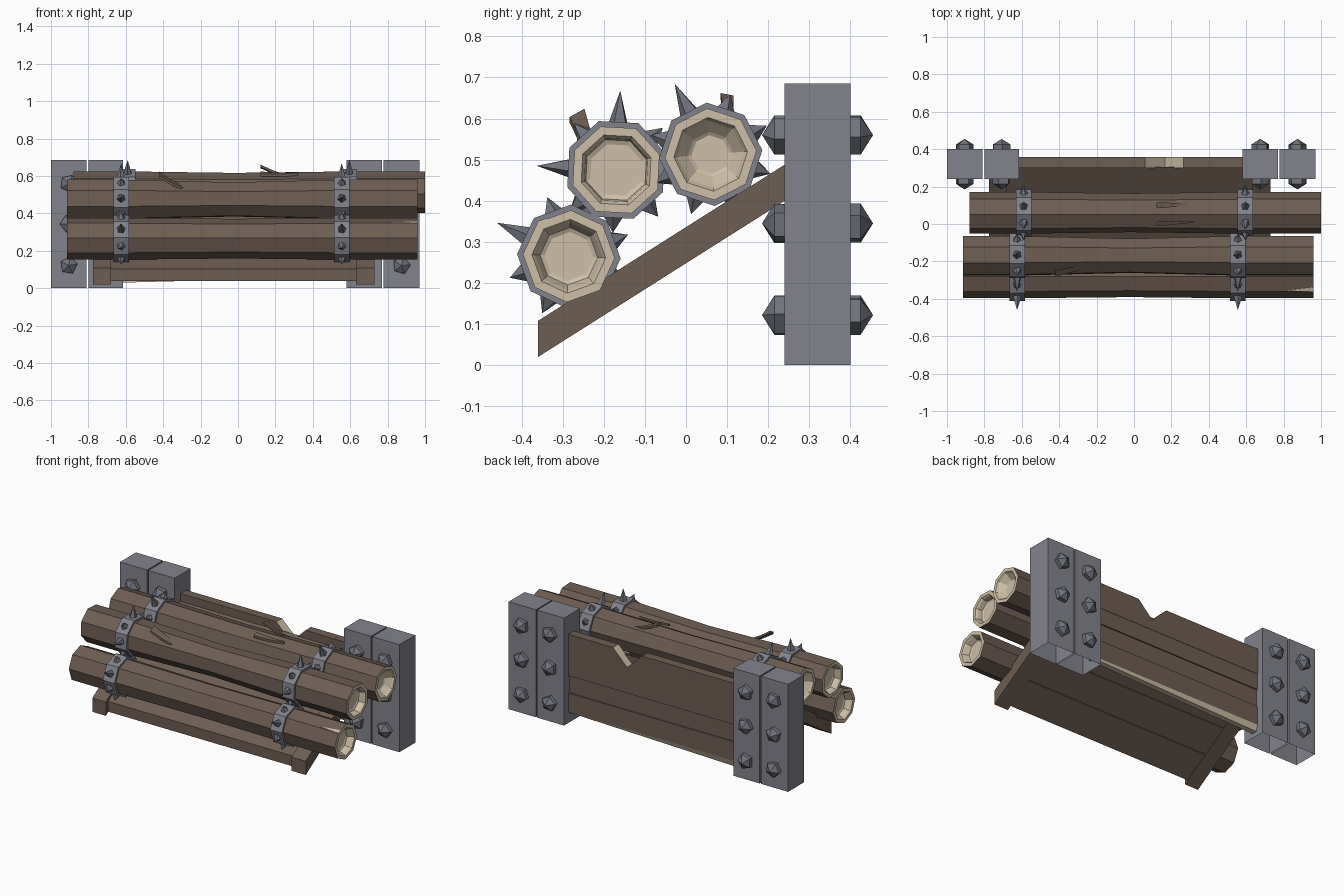
import bpy, bmesh, math
from mathutils import Vector

if "Cube" in bpy.data.objects:
    bpy.data.objects.remove(bpy.data.objects["Cube"])


def material(name, rgb):
    m = bpy.data.materials.new(name)
    m.diffuse_color = (*rgb, 1)
    m.use_nodes = True
    m.node_tree.nodes["Principled BSDF"].inputs["Base Color"].default_value = m.diffuse_color
    return m


BARK = material("brown_wood", (0.155, 0.110, 0.085))
CUT = material("pale_cut_wood", (0.62, 0.52, 0.38))
IRON = material("grey_iron", (0.225, 0.225, 0.265))
SPIKE = material("dark_iron", (0.165, 0.172, 0.205))


def finish(bm, name, mats):
    bmesh.ops.recalc_face_normals(bm, faces=bm.faces[:])
    me = bpy.data.meshes.new(name)
    bm.to_mesh(me)
    bm.free()
    for m in mats:
        me.materials.append(m)
    ob = bpy.data.objects.new(name, me)
    bpy.context.collection.objects.link(ob)
    return ob


def loft(bm, rings, cap_start=True, cap_end=True, mats=None):
    """Join rings of points with quads; mats gives a material per span."""
    vs = [[bm.verts.new(p) for p in r] for r in rings]
    n = len(rings[0])
    for i in range(len(vs) - 1):
        for j in range(n):
            k = (j + 1) % n
            f = bm.faces.new((vs[i][j], vs[i][k], vs[i + 1][k], vs[i + 1][j]))
            f.material_index = mats[i] if mats else 0
    if cap_start:
        bm.faces.new(vs[0]).material_index = mats[0] if mats else 0
    if cap_end:
        bm.faces.new(vs[-1]).material_index = mats[-1] if mats else 0


def cone(bm, base, axis, r, straight, height, sides, turn=0.0):
    """Pyramid along axis, with an optional straight collar below the tip."""
    axis = Vector(axis).normalized()
    u = axis.orthogonal().normalized()
    w = axis.cross(u)
    base = Vector(base)

    def ring(h):
        return [bm.verts.new(base + axis * h + r * (u * math.cos(turn + t) + w * math.sin(turn + t)))
                for t in (2 * math.pi * i / sides for i in range(sides))]
    low = ring(0)
    if straight:
        top = ring(straight)
        for i in range(sides):
            k = (i + 1) % sides
            bm.faces.new((low[i], low[k], top[k], top[i]))
        low = top
    tip = bm.verts.new(base + axis * height)
    for i in range(sides):
        bm.faces.new((low[i], low[(i + 1) % sides], tip))


def prism_x(name, profile, x0, x1, mat):
    """Extrude a (y, z) profile along x."""
    bm = bmesh.new()
    loft(bm, [[(x, y, z) for y, z in profile] for x in (x0, x1)])
    return finish(bm, name, [mat])


# Iron posts, open underneath, with studs front and back
studs = bmesh.new()
for n, (x0, x1) in enumerate([(-1.0, -.81), (-.80, -.615), (.58, .77), (.778, .97)]):
    bm = bmesh.new()
    loft(bm, [[(x0, .24, z), (x1, .24, z), (x1, .40, z), (x0, .40, z)] for z in (0, .685)],
         cap_start=False)
    finish(bm, f"post_{n + 1}", [IRON])
    for i, z in enumerate((.122, .345, .56)):
        for y, s in ((.24, -1), (.40, 1)):
            cone(studs, ((x0 + x1) / 2, y, z), (0, s, 0), .048, .025, .055, 5, i * .5 + n * .8)
finish(studs, "post_studs", [SPIKE])


# Sloping side rails and the ramp boards between them
def slope(y):
    return .02 + (y + .36) * .633


def sloped(y0, y1, low, high):
    return [(y0, slope(y0) + low), (y1, slope(y1) + low), (y1, slope(y1) + high), (y0, slope(y0) + high)]


for name, x0, x1 in (("left_rail", -.775, -.68), ("right_rail", .63, .73)):
    prism_x(name, sloped(-.36, .24, 0, .088), x0, x1, BARK)
edges = (-.338, -.18, -.02, .14, .31)
for n in range(4):
    prism_x(f"ramp_board_{n + 1}", sloped(edges[n], edges[n + 1] - .004, .004, .07 + .006 * (n % 2)),
            -.685, .635, BARK)

# Upright back boards
levels = (.07, .19, .30, .40)
for n in range(3):
    out = .355 - .008 * (n % 2)
    prism_x(f"back_board_{n + 1}",
            [(.30, levels[n]), (out, levels[n]), (out, levels[n + 1]), (.30, levels[n + 1])], -.62, .585, BARK)

# Top back board with a broken V notch
outline = [(-.62, .40), (.585, .40), (.585, .565), (.265, .565), (.165, .465), (.06, .565), (-.62, .565)]
bm = bmesh.new()
loft(bm, [[(x, y, z) for x, z in outline] for y in (.30, .357)],)
bm.normal_update()
for f in bm.faces:
    c = f.calc_center_median()
    if len(f.verts) == 4 and .06 < c.x < .26 and c.z > .5:
        f.material_index = 1
finish(bm, "notched_back_board", [BARK, CUT])

# Split pale edge along the foot of the back boards
bm = bmesh.new()
loft(bm, [[(x, .31, .07), (x, .355, .07), (x, .345, .07 - h), (x, .31, .07 - h)]
          for x, h in ((.585, .008), (-.62, .04))])
finish(bm, "split_lower_edge", [CUT])


# Logs with hollowed ends, iron bands and spikes
def octagon(x, cy, cz, r, deg):
    """Octagon whose face normals lie at deg + 45k (in the y-z plane)."""
    return [(x, cy + r * math.cos(a), cz + r * math.sin(a))
            for a in (math.radians(deg + 22.5 + 45 * i) for i in range(8))]


LOGS = [  # name, y, z, turn, x ends, band centres, long spikes, hollow radius, waist
    ("lower_log", -.285, .265, 155, (-.915, .96), (-.625, .555), (0,), .070, .106),
    ("middle_log", -.170, .475, 87, (-.915, .96), (-.625, .555), (0, 2), .078, .097),
    ("upper_log", .060, .513, 117, (-.88, 1.0), (-.59, .595), (0,), .055, .104),
]
for name, cy, cz, deg, (xa, xb), bands, longs, hollow, waist in LOGS:
    R = .112
    steps = [(xa + .045, hollow * .85, 1), (xa + .04, hollow, 1), (xa + .012, .082, 1), (xa, .090, 1), (xa, R, 0),
             (bands[0], R, 0), (-.02, waist, 0), (bands[1], R, 0), (xb, R, 1),
             (xb, .090, 1), (xb - .012, .082, 1), (xb - .04, hollow, 1), (xb - .045, hollow * .85, 1)]
    bm = bmesh.new()
    loft(bm, [octagon(x, cy, cz, r, deg) for x, r, _ in steps], mats=[s[2] for s in steps[:-1]])
    for f in bm.faces:  # the ring just inside the bark edge is pale
        xs = [v.co.x for v in f.verts]
        if max(xs) - min(xs) < .001:
            f.material_index = 1
    finish(bm, name, [BARK, CUT])

    iron, spikes = bmesh.new(), bmesh.new()
    for bx in bands:
        prof = [(bx - .041, .105), (bx - .041, .126), (bx + .041, .126), (bx + .041, .105)]
        loft(iron, [octagon(x, cy, cz, r, deg) for x, r in prof], False, False)
        for k in range(8):
            a = math.radians(deg + 45 * k)
            d = Vector((0, math.cos(a), math.sin(a)))
            tip = .078 if k in longs else .038
            cone(spikes, Vector((bx, cy, cz)) + d * .115, d, .024, 0, tip, 5, k)
    finish(iron, name + "_bands", [IRON])
    finish(spikes, name + "_spikes", [SPIKE])

# Pale split at the right end of the lower log
a = math.radians(110)
bm = bmesh.new()
d = Vector((0, math.cos(a), math.sin(a)))
t = Vector((0, -d.z, d.y))
mid = Vector((0, -.285, .265)) + d * .104
tri = [Vector((.82, 0, 0)) + t * .035, Vector((.961, 0, 0)) + t * .018, Vector((.961, 0, 0)) + t * .045]
loft(bm, [[mid + p + d * h for p in tri] for h in (-.004, .002)])
finish(bm, "lower_log_split", [CUT])


# Curling bark splinters
def splinter(name, start, end, sag, wide, pale=False):
    start, end, wide = Vector(start), Vector(end), Vector(wide)
    up = Vector((0, 0, 1))
    bm = bmesh.new()
    rings = []
    for i in range(5):
        s = i / 4
        c = start.lerp(end, s) - up * sag * math.sin(math.pi * s)
        w = wide * (1 - .75 * s)
        rings.append([c - w, c + w, c + w + up * .014, c - w + up * .014])
    loft(bm, rings)
    finish(bm, name, [BARK])


splinter("middle_log_splinter", (-.42, -.265, .60), (-.17, -.205, .51), .025, (0, .018, .010))
splinter("upper_log_splinter", (.12, .10, .645), (.33, .105, .585), .014, (0, .016, -.003))
splinter("upper_log_small_splinter", (.12, .0, .605), (.32, .01, .605), .005, (0, .012, .006))
